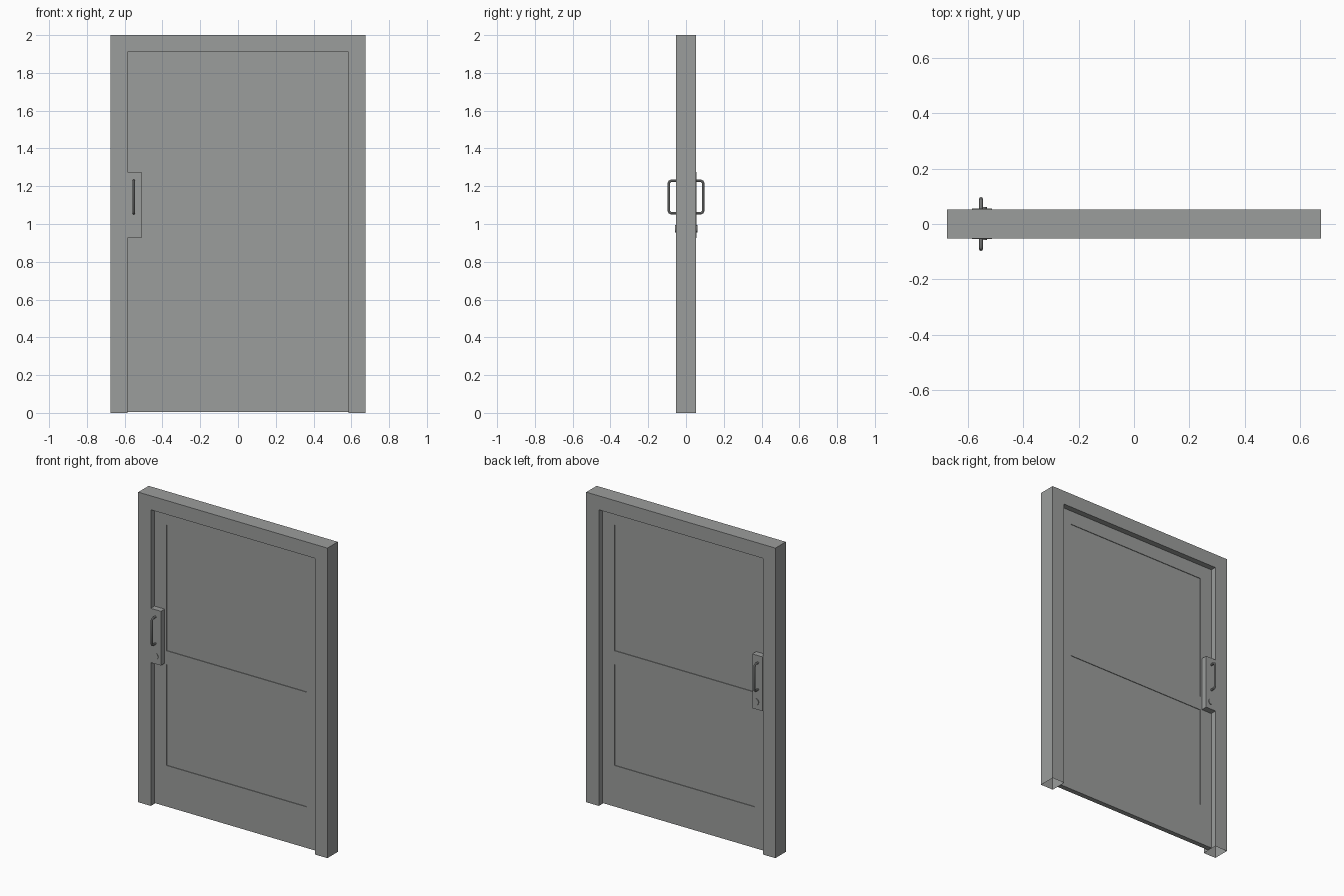
import bpy, bmesh
from mathutils import Vector

if "Cube" in bpy.data.objects:
    bpy.data.objects.remove(bpy.data.objects["Cube"])

grey = bpy.data.materials.new("door_grey")
grey.diffuse_color = (0.33, 0.338, 0.333, 1)
grey.use_nodes = True
grey.node_tree.nodes["Principled BSDF"].inputs["Base Color"].default_value = grey.diffuse_color


def finish(name, bm):
    me = bpy.data.meshes.new(name)
    bm.normal_update()
    bm.to_mesh(me)
    bm.free()
    me.materials.append(grey)
    ob = bpy.data.objects.new(name, me)
    bpy.context.collection.objects.link(ob)
    return ob


def box(bm, x0, x1, y0, y1, z0, z1):
    verts = bmesh.ops.create_cube(bm, size=1)["verts"]
    for v in verts:
        v.co = Vector(((x0 + x1) / 2 + v.co.x * (x1 - x0),
                       (y0 + y1) / 2 + v.co.y * (y1 - y0),
                       (z0 + z1) / 2 + v.co.z * (z1 - z0)))


W, D, H = 0.675, 0.053, 2.0        # frame half width, half depth, height
OX, OZ = 0.585, 1.91               # opening half width and height
T = 0.016                          # door half thickness

# Frame: U-shaped profile extruded through its depth, legs open underneath
bm = bmesh.new()
pts = [(-W, 0), (-OX, 0), (-OX, OZ), (OX, OZ), (OX, 0), (W, 0), (W, H), (-W, H)]
face = bm.faces.new([bm.verts.new((x, -D, z)) for x, z in pts])
ext = bmesh.ops.extrude_face_region(bm, geom=[face], use_keep_orig=True)["geom"]
for v in ext:
    if isinstance(v, bmesh.types.BMVert):
        v.co.y = D
bmesh.ops.recalc_face_normals(bm, faces=bm.faces)
under = [f for f in bm.faces if f.calc_center_median().z < 0.001]
bmesh.ops.delete(bm, geom=under, context='FACES_ONLY')
finish("door_frame", bm)

# Door leaf: stiles and rails standing slightly proud of two sunken panels
PX = 0.5
rails = [(0.005, 0.27), (0.92, 1.01), (1.82, OZ)]
panels = [(0.27, 0.92), (1.01, 1.82)]
bm = bmesh.new()
for x0, x1 in ((-OX, -PX), (PX, OX)):
    box(bm, x0, x1, -T, T, 0.005, OZ)
for z0, z1 in rails:
    box(bm, -PX, PX, -T, T, z0, z1)
finish("door_stiles_and_rails", bm)
bm = bmesh.new()
for z0, z1 in panels:
    box(bm, -PX, PX, -T + 0.004, T - 0.004, z0, z1)
finish("door_panels", bm)

# Lock case beside the left jamb, with a cover plate on the back
bm = bmesh.new()
box(bm, -OX, -0.512, -D - 0.001, D + 0.003, 0.925, 1.275)
finish("lock_case", bm)

# Pull handles and keyhole discs on both sides
HX = -0.552
for side, label in ((-1, "front"), (1, "back")):
    cu = bpy.data.curves.new("handle_path", 'CURVE')
    cu.dimensions = '3D'
    cu.bevel_depth = 0.007
    cu.bevel_resolution = 2
    cu.use_fill_caps = True
    sp = cu.splines.new('POLY')
    half = [(0.045, 1.057), (0.078, 1.057), (0.086, 1.0605), (0.0905, 1.069)]
    path = half + [(y, 2.286 - z) for y, z in reversed(half)]
    sp.points.add(len(path) - 1)
    for p, (y, z) in zip(sp.points, path):
        p.co = (HX, side * y, z, 1)
    tmp = bpy.data.objects.new("handle_path", cu)
    bpy.context.collection.objects.link(tmp)
    deps = bpy.context.evaluated_depsgraph_get()
    bm = bmesh.new()
    bm.from_mesh(bpy.data.meshes.new_from_object(tmp.evaluated_get(deps)))
    bpy.data.objects.remove(tmp)
    handle = finish(label + "_pull_handle", bm)

    bm = bmesh.new()
    bmesh.ops.create_cone(bm, cap_ends=True, segments=20, radius1=0.014,
                          radius2=0.014, depth=0.01)
    for v in bm.verts:
        x, y, z = v.co
        v.co = (-0.545 + x, side * (D + (0.003 if side > 0 else -0.001)) + z, 0.975 + y * 1.4)
    bmesh.ops.recalc_face_normals(bm, faces=bm.faces)
    disc = finish(label + "_keyhole_disc", bm)

    for ob in (handle, disc):
        bpy.ops.object.select_all(action='DESELECT')
        ob.select_set(True)
        bpy.context.view_layer.objects.active = ob
        bpy.ops.object.shade_smooth_by_angle()
